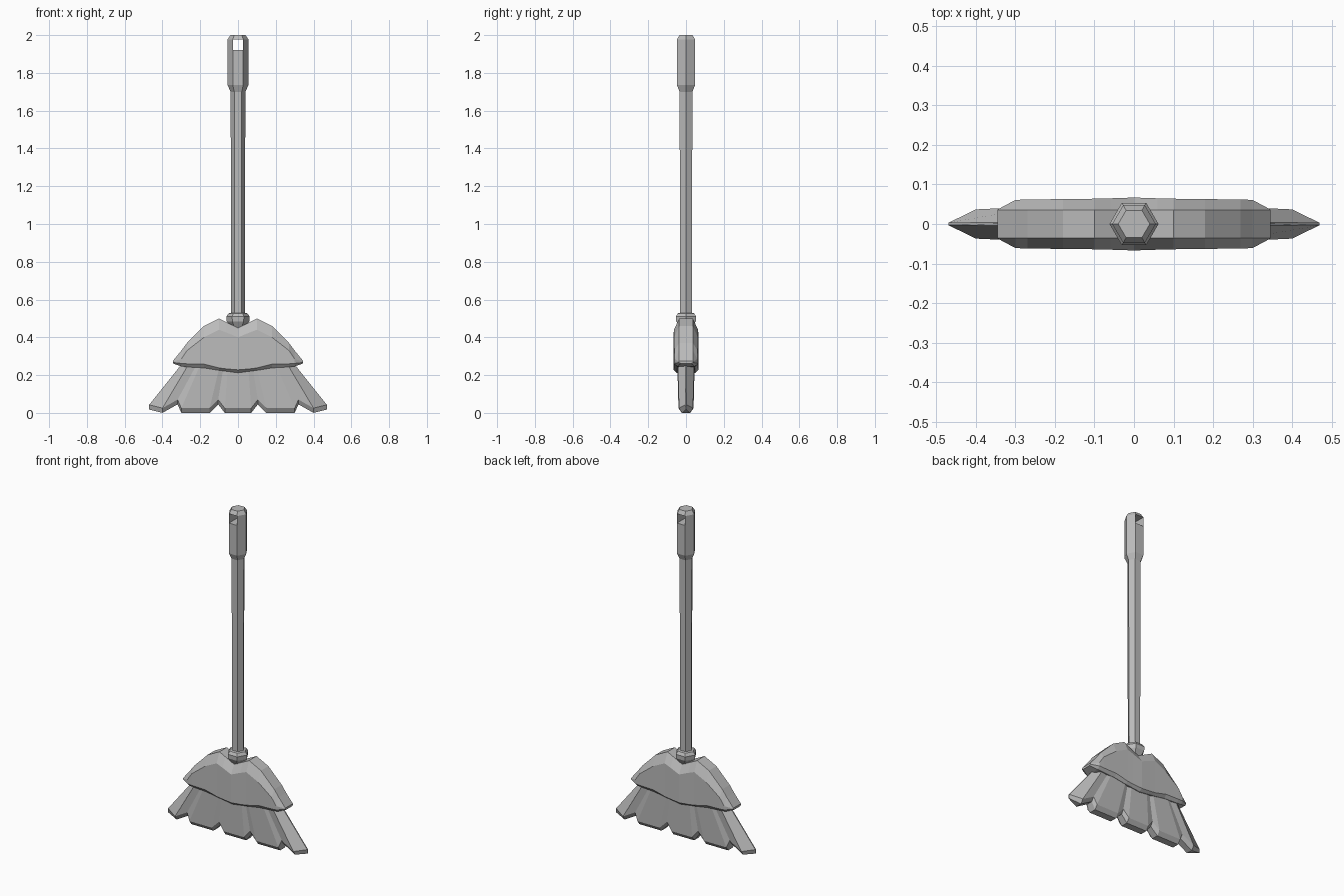
import bpy, bmesh, math

cube = bpy.data.objects.get("Cube")
if cube:
    bpy.data.objects.remove(cube, do_unlink=True)

GREY = (0.5, 0.5, 0.5, 1)
grey = bpy.data.materials.new("plain grey")
grey.use_nodes = True
grey.diffuse_color = GREY
grey.node_tree.nodes["Principled BSDF"].inputs["Base Color"].default_value = GREY


def finish(bm, name):
    bmesh.ops.recalc_face_normals(bm, faces=bm.faces)
    mesh = bpy.data.meshes.new(name)
    bm.to_mesh(mesh)
    bm.free()
    mesh.materials.append(grey)
    obj = bpy.data.objects.new(name, mesh)
    bpy.context.collection.objects.link(obj)


def loft(bm, rings, skip=()):
    """Join closed rings of points; skip holds (ring, side) pairs left open."""
    loops = [[bm.verts.new(p) for p in ring] for ring in rings]
    n = len(loops[0])
    for r, (a, b) in enumerate(zip(loops, loops[1:])):
        for i in range(n):
            if (r, i) not in skip:
                j = (i + 1) % n
                bm.faces.new((a[i], a[j], b[j], b[i]))
    bm.faces.new(loops[0])
    bm.faces.new(loops[-1])
    return loops


def mirrored(section):
    """Close a front half section (x, y, z) with its back half."""
    return section + [(x, -y, z) for x, y, z in reversed(section)]


# Handle: six-sided collar, shaft and grip, with a hanging slot near the top
profile = [(.035, .43), (.036, .45), (.06, .485), (.062, .51), (.05, .527),
           (.036, .53), (.039, 1.70), (.055, 1.735), (.055, 1.92),
           (.055, 1.977), (.04, 2.0)]
rings = [[(r * math.cos(i * math.pi / 3), r * math.sin(i * math.pi / 3), z)
          for i in range(6)] for r, z in profile]
slot = 8
bm = bmesh.new()
loops = loft(bm, rings, skip={(slot, 1), (slot, 4)})
low, high = loops[slot], loops[slot + 1]
back = [low[1], low[2], high[2], high[1]]
front = [low[5], low[4], high[4], high[5]]
for i in range(4):
    j = (i + 1) % 4
    bm.faces.new((back[i], back[j], front[j], front[i]))
finish(bm, "handle")

# Head cap: x, top, shoulder, lower edge, underside, shoulder depth
half = [(0, .45, .40, .228, .212, .067), (.06, .48, .425, .233, .22, .065),
        (.10, .50, .44, .238, .225, .064), (.18, .46, .40, .258, .238, .063),
        (.27, .37, .33, .26, .243, .062), (.30, .33, .285, .262, .246, .061),
        (.345, .275, .272, .267, .262, .037)]
stations = [(-s[0], *s[1:]) for s in reversed(half[1:])] + half
bm = bmesh.new()
loft(bm, [mirrored([(x, -.036, top), (x, -d, shoulder), (x, -d, edge),
                    (x, -d * .75, under)])
          for x, top, shoulder, edge, under, d in stations])
finish(bm, "head_cap")

# Bristles: top x, bottom x, bottom z, half depth, fanned out with notches
half = [(.05, .07, 0, .04), (.068, .105, .045, .034), (.085, .15, 0, .04),
        (.18, .30, 0, .04), (.195, .32, .045, .034), (.236, .40, 0, .037),
        (.265, .47, .018, .003)]
stations = [(-a, -b, z, d) for a, b, z, d in reversed(half)] + half
bm = bmesh.new()
loft(bm, [mirrored([(a, -min(d * 1.2, .047), .30), (b, -d, z + .025),
                    (b, -d * .55, z)]) for a, b, z, d in stations])
finish(bm, "bristles")
